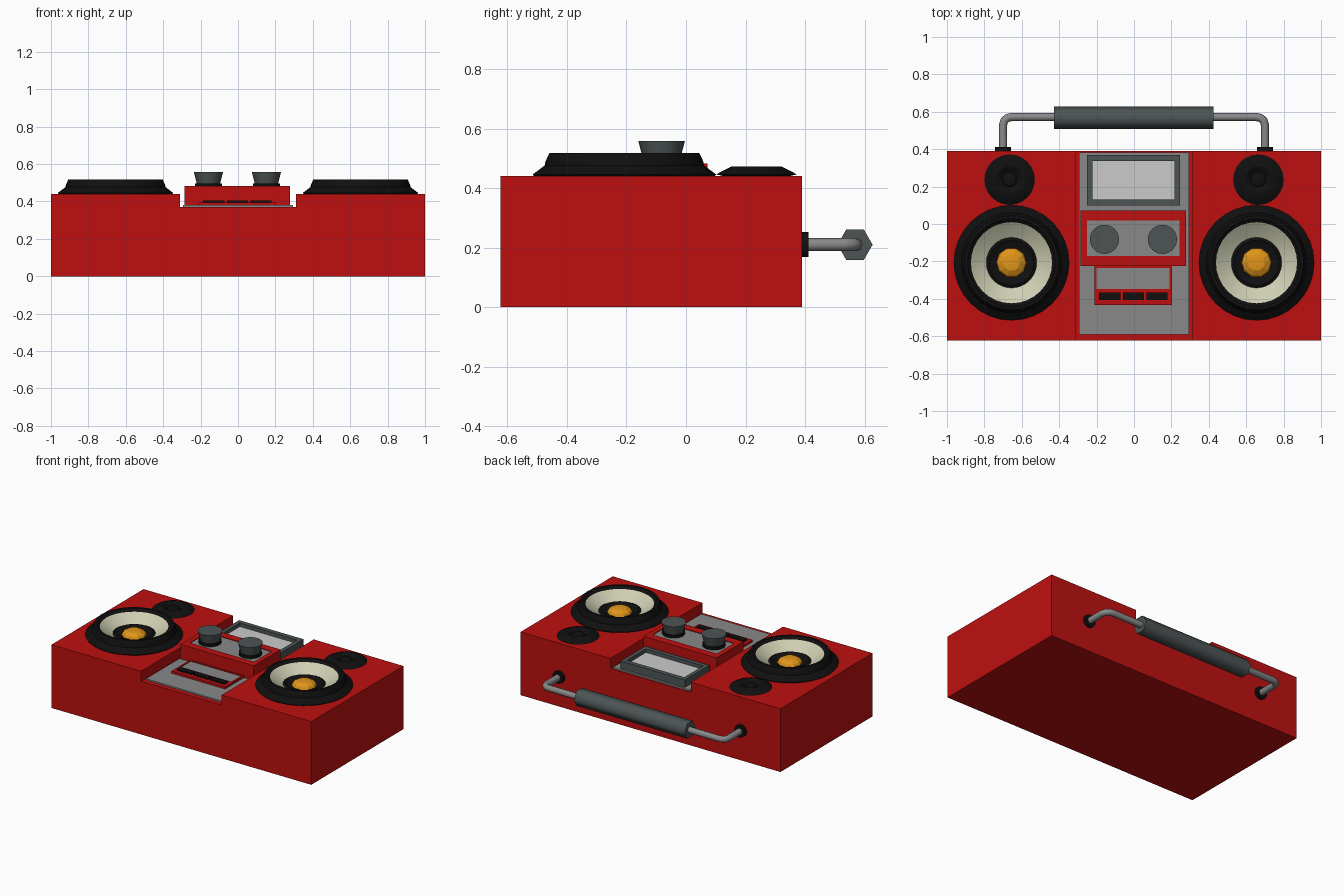
import bpy, bmesh, math
from mathutils import Matrix, Vector

if "Cube" in bpy.data.objects:
    bpy.data.objects.remove(bpy.data.objects["Cube"], do_unlink=True)


def material(name, r, g, b):
    m = bpy.data.materials.new(name)
    m.use_nodes = True
    m.diffuse_color = (r, g, b, 1)
    m.node_tree.nodes["Principled BSDF"].inputs["Base Color"].default_value = (r, g, b, 1)
    return m


RED = material("red", 0.52, 0.005, 0.005)
BLACK = material("black", 0.005, 0.005, 0.005)
DARK = material("dark grey", 0.075, 0.09, 0.09)
GREY = material("mid grey", 0.25, 0.25, 0.25)
SCREEN = material("screen grey", 0.6, 0.6, 0.6)
CREAM = material("cream", 0.62, 0.62, 0.45)
ORANGE = material("orange", 0.75, 0.3, 0.01)


def finish(name, bm, mats, smooth=None):
    bmesh.ops.recalc_face_normals(bm, faces=bm.faces)
    mesh = bpy.data.meshes.new(name)
    bm.to_mesh(mesh)
    bm.free()
    for m in mats:
        mesh.materials.append(m)
    ob = bpy.data.objects.new(name, mesh)
    bpy.context.collection.objects.link(ob)
    if smooth:
        bpy.ops.object.select_all(action='DESELECT')
        ob.select_set(True)
        bpy.context.view_layer.objects.active = ob
        bpy.ops.object.shade_smooth_by_angle(angle=math.radians(smooth))
    return ob


def box(name, x, y, z, mats, inner=None, depth=0.0):
    """Box between ranges; inner = (x range, y range) sinks a second-colour top panel."""
    bm = bmesh.new()
    bmesh.ops.create_cube(bm, size=1)
    for v in bm.verts:
        v.co = Vector([r[0] if c < 0 else r[1] for c, r in zip(v.co, (x, y, z))])
    if inner:
        bm.normal_update()
        top = max(bm.faces, key=lambda f: f.calc_center_median().z)
        bmesh.ops.inset_individual(bm, faces=[top], thickness=0.004)
        mid = top.calc_center_median()
        for v in top.verts:
            v.co.x = inner[0][0] if v.co.x < mid.x else inner[0][1]
            v.co.y = inner[1][0] if v.co.y < mid.y else inner[1][1]
        face = bmesh.ops.extrude_discrete_faces(bm, faces=[top])["faces"][0]
        for v in face.verts:
            v.co.z -= depth
        face.material_index = 1
    return finish(name, bm, mats)


def lathe(name, centre, profile, mats, sides=24, slots=None, smooth=30, axis='Z'):
    """Spin (radius, height) points; slots gives a material per band."""
    bm = bmesh.new()
    rings = []
    for r, h in profile:
        if r == 0:
            rings.append([bm.verts.new((0, 0, h))] * sides)
        else:
            rings.append([bm.verts.new((r * math.cos(t), r * math.sin(t), h))
                          for t in (2 * math.pi * i / sides for i in range(sides))])
    for k, (a, b) in enumerate(zip(rings, rings[1:])):
        for i in range(sides):
            j = (i + 1) % sides
            corners = list(dict.fromkeys((a[i], a[j], b[j], b[i])))
            bm.faces.new(corners).material_index = slots[k] if slots else 0
    turn = {'Z': Matrix(), 'Y': Matrix.Rotation(-math.pi / 2, 4, 'X'),
            'X': Matrix.Rotation(math.pi / 2, 4, 'Y')}[axis]
    bmesh.ops.transform(bm, matrix=Matrix.Translation(centre) @ turn, verts=bm.verts)
    return finish(name, bm, mats, smooth)


def cylinder(name, centre, r0, r1, height, mat, **kw):
    return lathe(name, centre, [(0, 0), (r0, 0), (r1, height), (0, height)], [mat], **kw)


# Case: slab with a channel running front to back
TOP, FLOOR, FRONT, BACK = 0.44, 0.37, -0.623, 0.39
bm = bmesh.new()
outline = [(-1, 0), (1, 0), (1, TOP), (0.31, TOP), (0.31, FLOOR),
           (-0.31, FLOOR), (-0.31, TOP), (-1, TOP)]
face = bm.faces.new([bm.verts.new((x, FRONT, z)) for x, z in outline])
ext = bmesh.ops.extrude_face_region(bm, geom=[face])
bmesh.ops.translate(bm, vec=(0, BACK - FRONT, 0),
                    verts=[v for v in ext["geom"] if isinstance(v, bmesh.types.BMVert)])
finish("case", bm, [RED])

# Centre column
box("centre_panel", (-0.295, 0.295), (-0.59, 0.383), (0.36, 0.38), [GREY])
box("display", (-0.25, 0.245), (0.1, 0.37), (0.375, 0.432), [DARK, SCREEN],
    ((-0.223, 0.217), (0.13, 0.338)), 0.025)
box("knob_block", (-0.285, 0.278), (-0.225, 0.073), (0.375, 0.482), [RED, GREY],
    ((-0.25, 0.244), (-0.172, 0.02)), 0.005)
box("tape_deck", (-0.21, 0.203), (-0.432, -0.225), (0.375, 0.395), [RED, GREY],
    ((-0.2, 0.19), (-0.347, -0.235)), 0.005)
for i, n in enumerate(("left", "middle", "right")):
    x = 0.066 - 0.126 * i
    box("button_" + n, (x, x + 0.113), (-0.406, -0.366), (0.385, 0.406), [BLACK])

for side, s in (("left", 1), ("right", -1)):
    # Knobs
    kx = s * 0.155 - 0.003
    cylinder("knob_base_" + side, (kx, -0.082, 0.475), 0.073, 0.073, 0.02, BLACK)
    cylinder("knob_" + side, (kx, -0.082, 0.495), 0.062, 0.078, 0.063, DARK)

    # Woofer: stepped rim, sunken cone, dust-cap surround
    wx, wy = s * 0.655, -0.207
    lathe("woofer_" + side, (wx, wy, TOP),
          [(0.3, -0.005), (0.308, 0.006), (0.268, 0.036), (0.265, 0.05), (0.252, 0.078),
           (0.235, 0.078), (0.217, 0.062), (0.135, 0.014), (0.12, 0.022), (0.085, 0.005), (0, 0.005)],
          [BLACK, CREAM], sides=32, slots=[0] * 6 + [1] + [0] * 3)
    lathe("dust_cap_" + side, (wx, wy, TOP),
          [(0.083, 0), (0.073, 0.02), (0.045, 0.036), (0, 0.043)], [ORANGE], sides=10, smooth=15)

    # Tweeter: shallow dish with a small dome
    lathe("tweeter_" + side, (s * 0.665, 0.237, TOP),
          [(0.1, -0.002), (0.135, 0.006), (0.125, 0.012), (0.085, 0.032), (0.07, 0.032),
           (0.04, 0.014), (0.03, 0.024), (0, 0.03)], [BLACK], sides=24)

    # Handle mount on the back wall
    cylinder("handle_mount_" + side, (s * 0.7, BACK - 0.005, 0.21), 0.042, 0.042, 0.026,
             BLACK, sides=16, axis='Y')

# Handle: bent tube with a six-sided grip
half = [(0.7, 0.39), (0.7, 0.53), (0.692, 0.555), (0.675, 0.568), (0.65, 0.572)]
path = half + [(-x, y) for x, y in reversed(half)]
curve = bpy.data.curves.new("handle_tube", 'CURVE')
curve.dimensions = '3D'
curve.bevel_depth = 0.022
curve.bevel_resolution = 2
curve.use_fill_caps = True
spline = curve.splines.new('POLY')
spline.points.add(len(path) - 1)
for p, (x, y) in zip(spline.points, path):
    p.co = (x, y, 0.21, 1)
curve.materials.append(GREY)
tube = bpy.data.objects.new("handle_tube", curve)
bpy.context.collection.objects.link(tube)
grip = cylinder("handle_grip", (-0.428, 0.568, 0.21), 0.059, 0.059, 0.853, DARK,
                sides=6, smooth=65, axis='X')
# Turn the grip so two corners point forward and back
grip.data.transform(Matrix.Translation((0, 0.568, 0.21)) @ Matrix.Rotation(math.pi / 2, 4, 'X')
                    @ Matrix.Translation((0, -0.568, -0.21)))
